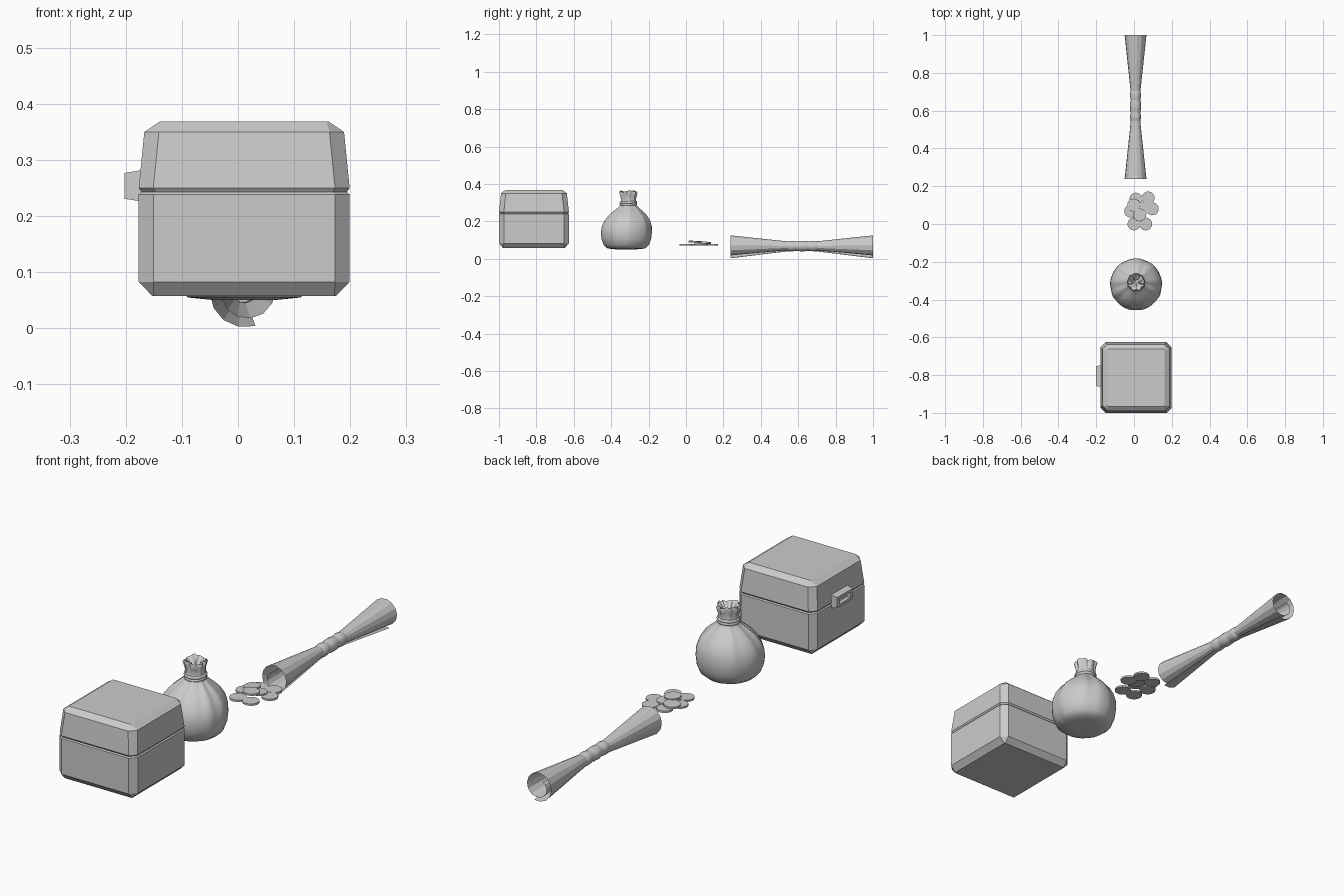
import bpy, math
from mathutils import Vector, Euler

if "Cube" in bpy.data.objects:
    bpy.data.objects.remove(bpy.data.objects["Cube"])


def mesh_object(name, verts, faces, smooth=None):
    me = bpy.data.meshes.new(name)
    me.from_pydata([tuple(v) for v in verts], [], faces)
    me.update()
    ob = bpy.data.objects.new(name, me)
    bpy.context.collection.objects.link(ob)
    if smooth:
        bpy.ops.object.select_all(action='DESELECT')
        bpy.context.view_layer.objects.active = ob
        ob.select_set(True)
        bpy.ops.object.shade_smooth_by_angle(angle=math.radians(smooth))
    return ob


def loft(name, rings, closed=True, caps=True, smooth=None):
    """Skin a list of equally long vertex rings."""
    n = len(rings[0])
    verts = [v for r in rings for v in r]
    faces = []
    for i in range(len(rings) - 1):
        for j in range(n if closed else n - 1):
            k = (j + 1) % n
            faces.append((i*n + j, i*n + k, (i+1)*n + k, (i+1)*n + j))
    if caps:
        faces.append(tuple(reversed(range(n))))
        faces.append(tuple(range(len(verts) - n, len(verts))))
    return mesh_object(name, verts, faces, smooth)


def lerp_profile(table, t):
    for (a, ra), (b, rb) in zip(table, table[1:]):
        if t <= b:
            return ra + (rb - ra) * (t - a) / (b - a)
    return table[-1][1]


# Chest: stacked rectangles with cut corners
CX, CY = 0.011, -0.813


def cut_rect(z, hx, hy, c):
    pts = [(hx - c, -hy), (hx, -hy + c), (hx, hy - c), (hx - c, hy),
           (-hx + c, hy), (-hx, hy - c), (-hx, -hy + c), (-hx + c, -hy)]
    return [(CX + x, CY + y, z) for x, y in pts]


loft("chest_body", [cut_rect(*r) for r in (
    (0.058, 0.164, 0.166, 0.003), (0.083, 0.188, 0.187, 0.026),
    (0.239, 0.188, 0.187, 0.026), (0.243, 0.183, 0.182, 0.025))])
loft("chest_lid", [cut_rect(*r) for r in (
    (0.243, 0.183, 0.182, 0.025), (0.250, 0.188, 0.187, 0.026),
    (0.350, 0.178, 0.176, 0.026), (0.369, 0.150, 0.152, 0.003))])


# Latch: tapered frame with a recess
def latch_ring(x, hy, hz):
    return [(x, -0.805 + sy*hy, 0.254 + sz*hz)
            for sy, sz in ((1, -1), (-1, -1), (-1, 1), (1, 1))]


loft("chest_latch", [latch_ring(*r) for r in (
    (-0.165, 0.058, 0.029), (-0.202, 0.053, 0.023),
    (-0.202, 0.038, 0.012), (-0.185, 0.038, 0.012))])

# Sack: lathe with radial creases that strengthen towards the neck
SEG = 64
sack_profile = [  # radius, height, crease amount
    (0.004, 0.052, 0), (0.060, 0.051, 0), (0.100, 0.055, 0.01), (0.120, 0.072, 0.01),
    (0.133, 0.105, 0.01), (0.137, 0.140, 0.012), (0.134, 0.172, 0.018),
    (0.123, 0.202, 0.028), (0.102, 0.232, 0.045), (0.075, 0.257, 0.06),
    (0.053, 0.275, 0.06), (0.043, 0.286, 0.03), (0.040, 0.320, 0.06),
    (0.042, 0.338, 0.10), (0.046, 0.353, 0.12), (0.042, 0.361, 0.13),
    (0.032, 0.355, 0.18), (0.022, 0.338, 0.22), (0.005, 0.328, 0)]
rings = []
for r, z, a in sack_profile:
    ring = []
    for j in range(SEG):
        t = math.tau * j / SEG
        w = math.sin(9*t + 0.7*math.sin(2*t)) + 0.5*math.sin(14*t + 1.3)
        rr = r * (1 + a * 0.7 * w)
        dz = 0.004 * math.sin(3*t + 1) * (z > 0.33)
        shift = 0.012 * min(1, max(0, (z - 0.15) / 0.13))
        ring.append((0.011 + rr*math.cos(t), -0.320 + shift + rr*math.sin(t), z + dz))
    rings.append(ring)
loft("sack", rings, smooth=50)


def torus(name, loc, R, r, axis_y=False, seg=24):
    rot = (math.pi/2, 0, 0) if axis_y else (0.06, 0, 0)
    bpy.ops.mesh.primitive_torus_add(major_radius=R, minor_radius=r, major_segments=seg,
                                     minor_segments=8, location=loc, rotation=rot)
    bpy.context.object.name = name
    bpy.ops.object.shade_smooth_by_angle(angle=math.radians(60))


# Cord round the sack's neck
for i, z in enumerate((0.290, 0.301)):
    torus(f"sack_cord_{i+1}", (0.011, -0.308, z), 0.040, 0.007)

# Coins: loose heap of thin discs (x, y, z, tilt x, tilt y)
coins = [(0.000, 0.000, 0.075, 0, 0), (0.062, 0.000, 0.075, 0, 0),
         (0.097, 0.080, 0.075, 0, 0), (0.075, 0.138, 0.076, 0, 0),
         (0.010, 0.132, 0.075, 0, 0), (-0.018, 0.068, 0.076, 0, 0),
         (0.045, 0.080, 0.081, 0.03, 0.05), (-0.002, 0.100, 0.085, -0.06, 0.05),
         (0.030, 0.048, 0.091, 0.05, 0)]
for i, (x, y, z, tx, ty) in enumerate(coins):
    bpy.ops.mesh.primitive_cylinder_add(vertices=18, radius=0.034, depth=0.008,
                                        location=(x, y, z), rotation=(tx, ty, 0.3*i))
    bpy.context.object.name = f"coin_{i+1}"

# Scroll: one rolled sheet pinched at the middle
TURNS, STEPS = 1.45, 20
SX, SZ = 0.008, 0.068
pinch = [(0.238, 1.0), (0.53, 0.46), (0.58, 0.40), (0.66, 0.40), (0.71, 0.46), (1.0, 1.0)]
rings = []
for y, s in pinch:
    ring = []
    for j in range(STEPS + 1):
        u = j / STEPS
        t = math.radians(-70) - TURNS * math.tau * u
        r = 0.068 - 0.010 * min(1, u * 5) - 0.030 * max(0, u - 0.62) / 0.38
        ring.append((SX + s*r*math.cos(t), y, SZ + s*r*math.sin(t)))
    rings.append(ring)
loft("scroll_sheet", rings, closed=False, caps=False)

# Wrapped tie around the scroll's waist
tie = [(0.540, 0.022), (0.550, 0.027), (0.565, 0.029), (0.585, 0.027), (0.592, 0.025),
       (0.602, 0.028), (0.620, 0.029), (0.645, 0.028), (0.653, 0.025), (0.662, 0.027),
       (0.685, 0.029), (0.700, 0.027), (0.708, 0.022)]
loft("scroll_tie", [[(SX + r*math.cos(math.tau*j/14), y, SZ + r*math.sin(-math.tau*j/14))
                     for j in range(14)] for y, r in tie], smooth=40)
